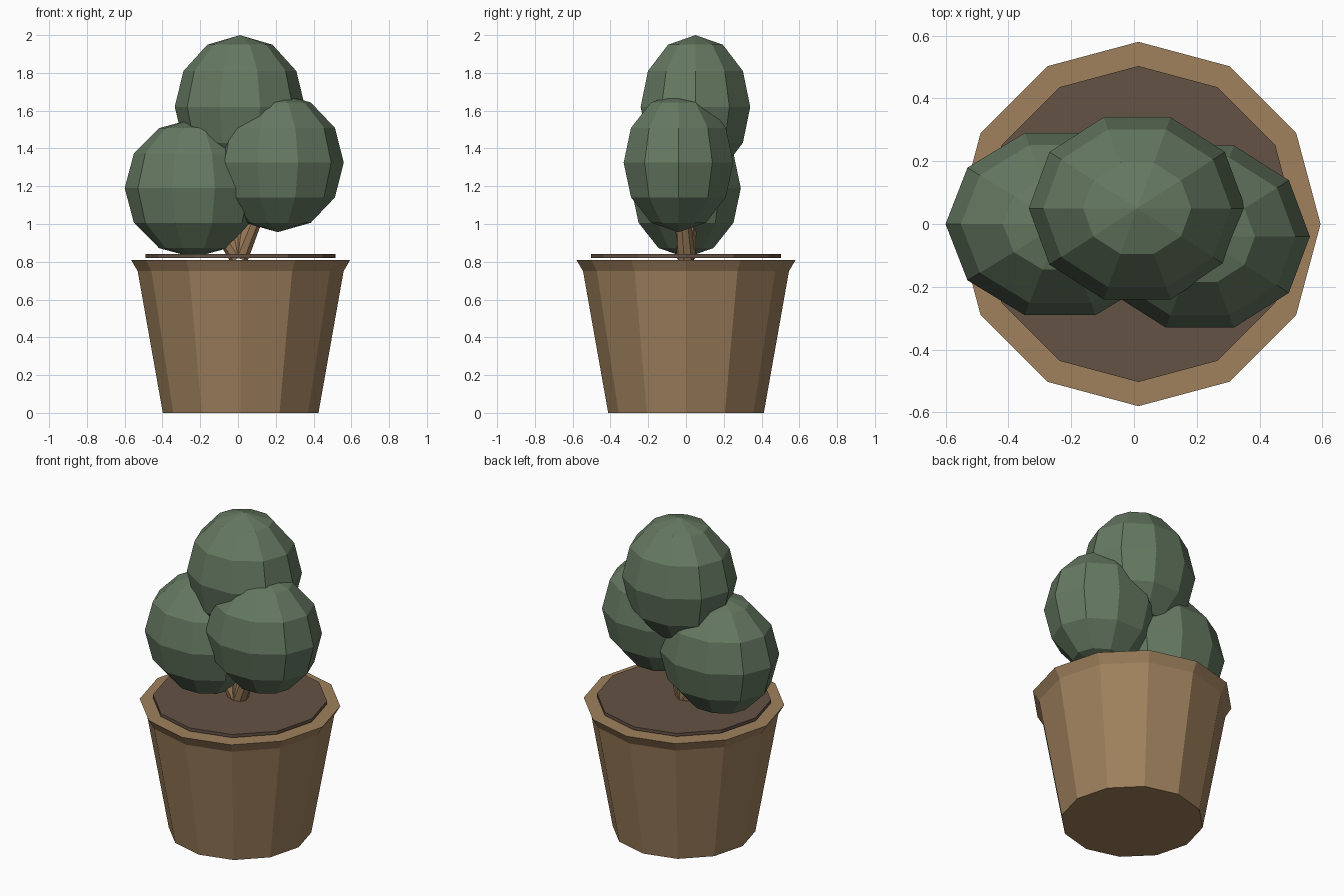
import bpy, bmesh
from math import sin, cos, pi
from mathutils import Vector

if "Cube" in bpy.data.objects:
    bpy.data.objects.remove(bpy.data.objects["Cube"])


def material(name, rgb):
    m = bpy.data.materials.new(name)
    m.diffuse_color = (*rgb, 1)
    m.use_nodes = True
    m.node_tree.nodes["Principled BSDF"].inputs["Base Color"].default_value = m.diffuse_color
    return m


CLAY = material("clay", (0.35, 0.22, 0.11))
SOIL = material("soil", (0.13, 0.085, 0.06))
LEAF = material("leaf", (0.13, 0.19, 0.12))
BARK = material("bark", (0.33, 0.20, 0.10))


def lathe(name, profile, sides, mat, loc=(0, 0, 0), scale=(1, 1, 1)):
    """Revolve (radius, z) points around z; zero radius gives a pole, open ends are capped."""
    bm = bmesh.new()
    rings = []
    for r, z in profile:
        n = sides if r > 1e-5 else 1
        rings.append([bm.verts.new((r * cos(2 * pi * i / sides) * scale[0],
                                    r * sin(2 * pi * i / sides) * scale[1],
                                    z * scale[2])) for i in range(n)])
    for a, b in zip(rings, rings[1:]):
        for i in range(sides):
            j = (i + 1) % sides
            quad = [a[i % len(a)], a[j % len(a)], b[j % len(b)], b[i % len(b)]]
            bm.faces.new(list(dict.fromkeys(quad)))
    for ring in (rings[0], rings[-1]):
        if len(ring) > 1:
            bm.faces.new(ring)
    bmesh.ops.recalc_face_normals(bm, faces=bm.faces)
    me = bpy.data.meshes.new(name)
    bm.to_mesh(me)
    bm.free()
    me.materials.append(mat)
    ob = bpy.data.objects.new(name, me)
    ob.location = loc
    bpy.context.collection.objects.link(ob)
    return ob


CX = 0.014

# Twelve-sided pot with flared rim, and the soil disc just above it
lathe("pot", [(0.412, 0), (0.545, 0.75), (0.58, 0.81)], 12, CLAY, (CX, 0, 0))
lathe("soil", [(0.503, 0.82), (0.503, 0.84)], 12, SOIL, (CX, 0, 0))

# Foliage balls: centre and radii
balls = {
    "left": ((-0.235, 0, 1.19), (0.365, 0.305, 0.367)),
    "right": ((0.21, -0.04, 1.325), (0.35, 0.305, 0.368)),
    "top": ((0.01, 0.05, 1.62), (0.345, 0.305, 0.38)),
}
sphere = [(sin(pi * k / 6), -cos(pi * k / 6)) for k in range(7)]
base = Vector((0.005, 0, 0.822))
for key, (centre, radii) in balls.items():
    lathe(f"foliage_{key}", sphere, 10, LEAF, centre, radii)
    # Tapered branch from the soil into each ball
    axis = Vector(centre) - base
    branch = lathe(f"branch_{key}", [(0.05, 0), (0.03, axis.length)], 8, BARK, base)
    branch.rotation_mode = 'QUATERNION'
    branch.rotation_quaternion = axis.to_track_quat('Z', 'Y')
